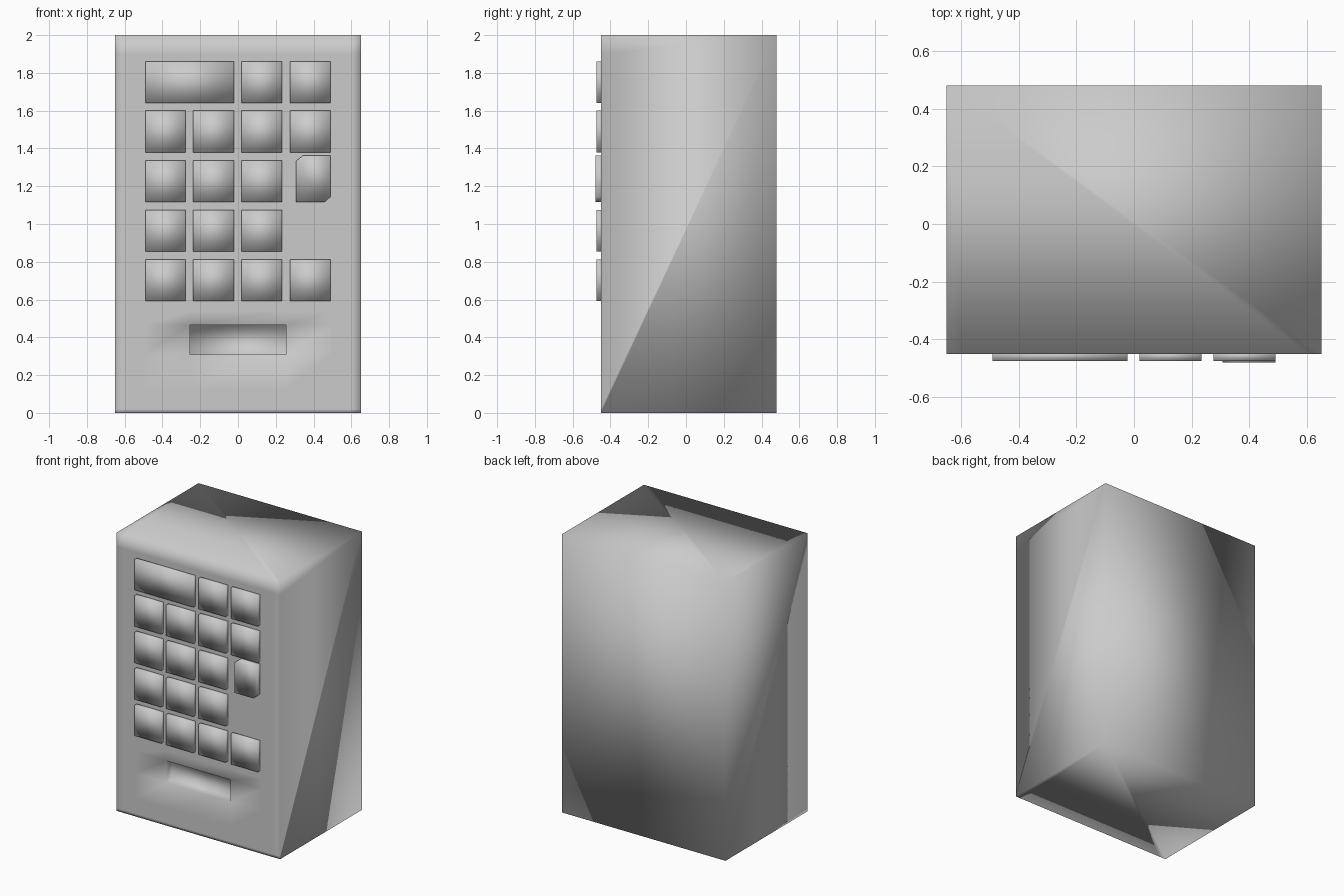
import bpy, bmesh

if "Cube" in bpy.data.objects:
    bpy.data.objects.remove(bpy.data.objects["Cube"])

FRONT, BACK = -0.45, 0.48


def finish(bm, name):
    bmesh.ops.recalc_face_normals(bm, faces=bm.faces)
    mesh = bpy.data.meshes.new(name)
    for f in bm.faces:
        f.smooth = True
    bm.to_mesh(mesh)
    bm.free()
    obj = bpy.data.objects.new(name, mesh)
    bpy.context.collection.objects.link(obj)
    return obj


def plate(name, outline, y_front, y_back):
    """Extrude an (x, z) outline from y_front back to y_back."""
    bm = bmesh.new()
    face = bm.faces.new([bm.verts.new((x, y_front, z)) for x, z in outline])
    ext = bmesh.ops.extrude_face_region(bm, geom=[face], use_keep_orig=True)
    verts = [v for v in ext["geom"] if isinstance(v, bmesh.types.BMVert)]
    bmesh.ops.translate(bm, verts=verts, vec=(0, y_back - y_front, 0))
    return finish(bm, name)


def rect(x0, x1, z0, z1):
    return [(x0, z0), (x1, z0), (x1, z1), (x0, z1)]


# Cabinet: front panel with support loops, smooth shaded, dispensing slot pushed in
xs = [-0.65, -0.6, -0.5, -0.255, 0.255, 0.5, 0.6, 0.65]
zs = [0, 0.02, 0.13, 0.31, 0.465, 0.54, 1.9, 2]
bm = bmesh.new()
grid = [[bm.verts.new((x, FRONT, z)) for x in xs] for z in zs]
for j in range(len(zs) - 1):
    for i in range(len(xs) - 1):
        f = bm.faces.new((grid[j][i], grid[j][i + 1],
                          grid[j + 1][i + 1], grid[j + 1][i]))
        if (i, j) == (3, 3):
            slot = f
b = [bm.verts.new((x, BACK, z)) for x, z in rect(-0.65, 0.65, 0, 2)]
bm.faces.new(b[::-1])
bm.faces.new(grid[0][::-1] + [b[0], b[1]])                  # underside
bm.faces.new(grid[-1] + [b[2], b[3]])                       # top
bm.faces.new([row[0] for row in grid] + [b[3], b[0]])       # left side
bm.faces.new([row[-1] for row in grid][::-1] + [b[1], b[2]])  # right side
ext = bmesh.ops.extrude_discrete_faces(bm, faces=[slot])
bmesh.ops.translate(bm, verts=ext["faces"][0].verts, vec=(0, 0.06, 0))
finish(bm, "cabinet")

# Selection panels in a four-column, five-row layout
cols = [(-0.49, -0.277), (-0.238, -0.022), (0.019, 0.234), (0.275, 0.49)]
rows = [(1.64, 1.86), (1.378, 1.6), (1.116, 1.336), (0.854, 1.074), (0.593, 0.812)]
for r, (z0, z1) in enumerate(rows):
    for c, (x0, x1) in enumerate(cols):
        if (r, c) in {(0, 0), (2, 3), (3, 3)}:
            continue
        if (r, c) == (0, 1):        # wide display panel spans two columns
            plate("display_panel", rect(cols[0][0], x1, z0, z1), -0.475, -0.44)
        else:
            plate(f"selection_panel_{r}_{c}", rect(x0, x1, z0, z1), -0.475, -0.44)

# Coin panel with two clipped corners
plate("coin_panel", [(0.307, 1.116), (0.457, 1.116), (0.49, 1.145), (0.49, 1.362),
                     (0.343, 1.362), (0.307, 1.333)], -0.48, -0.44)
